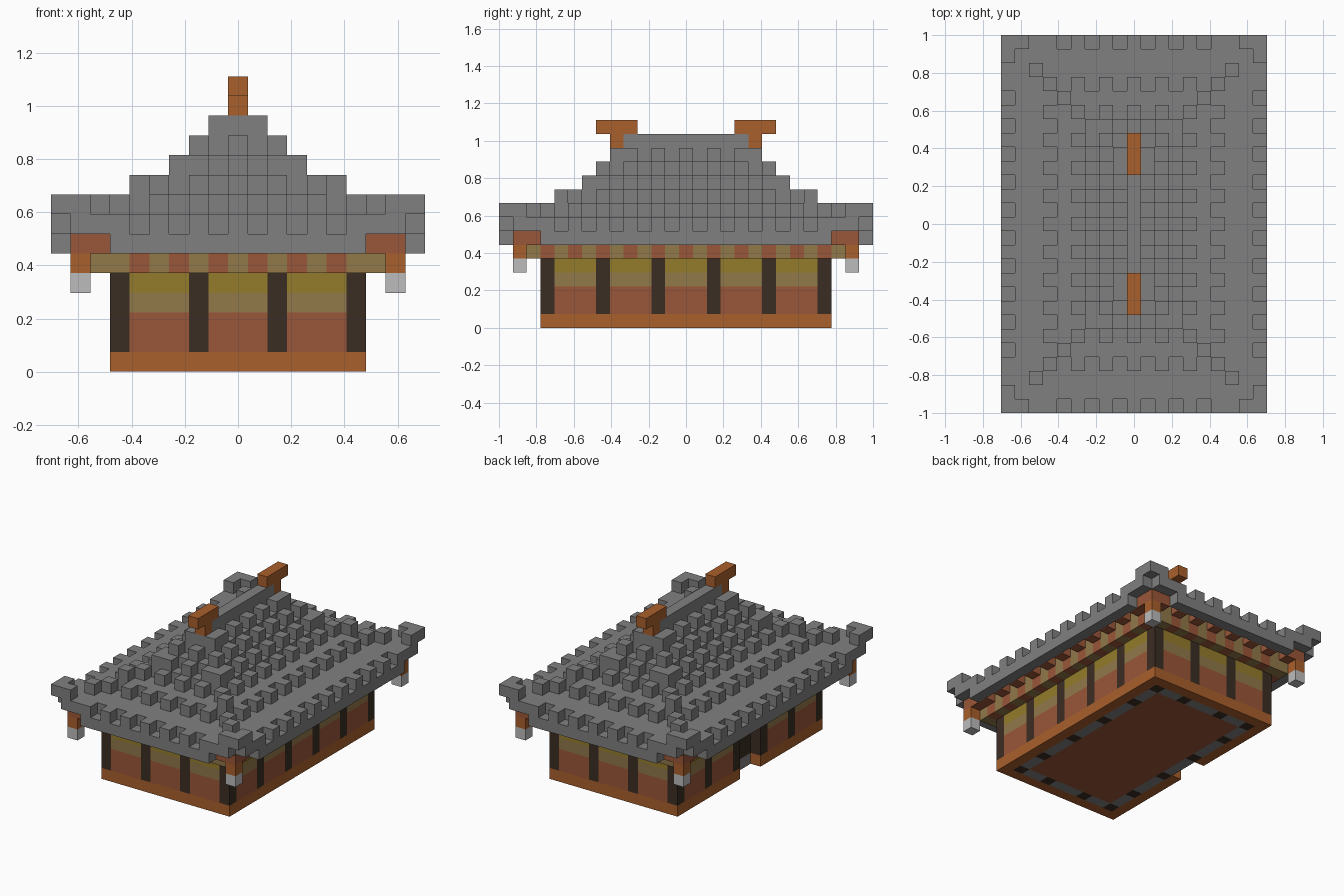
import bpy
import bmesh
from mathutils import Matrix, Vector

if "Cube" in bpy.data.objects:
    bpy.data.objects.remove(bpy.data.objects["Cube"], do_unlink=True)

U = 2 / 27  # block size


def material(name, code):
    def lin(c):
        return c / 12.92 if c <= 0.04045 else ((c + 0.055) / 1.055) ** 2.4
    rgba = [lin(int(code[n:n + 2], 16) / 255) for n in (0, 2, 4)] + [1.0]
    m = bpy.data.materials.new(name)
    m.use_nodes = True
    m.diffuse_color = rgba
    bsdf = m.node_tree.nodes["Principled BSDF"]
    bsdf.inputs["Base Color"].default_value = rgba
    bsdf.inputs["Roughness"].default_value = 0.9
    return m


tile = material("roof grey", "808080")
orange = material("orange wood", "AA602C")
red = material("red clay", "9A5638")
tan = material("tan wood", "917849")
yellow = material("mustard", "947C2B")
dark = material("dark timber", "3B2D23")
pale = material("pale lamp", "BCBCBC")


def blocks(name, mat, boxes):
    """Each box is (x cells), (y cells), (z layers), all inclusive ranges."""
    bm = bmesh.new()
    for box in boxes:
        lo = Vector((box[0][0] - 0.5, box[1][0] - 0.5, box[2][0])) * U
        hi = Vector((box[0][1] + 0.5, box[1][1] + 0.5, box[2][1] + 1)) * U
        bmesh.ops.create_cube(bm, size=1, matrix=Matrix.Translation((lo + hi) / 2)
                              @ Matrix.Diagonal((hi - lo).to_4d()))
    me = bpy.data.meshes.new(name)
    bm.to_mesh(me)
    bm.free()
    me.materials.append(mat)
    ob = bpy.data.objects.new(name, me)
    bpy.context.collection.objects.link(ob)
    return ob


def cell(i, j, k):
    return ((i, i), (j, j), (k, k))


def slab(a, k):
    """Solid layer; the plan is always four blocks longer in y."""
    return ((-a, a), (-a - 4, a + 4), (k, k))


def corners(i, j, k):
    return [cell(sx * i, sy * j, k) for sx in (-1, 1) for sy in (-1, 1)]


def ring(a):
    """Cells around the rim of a slab, as (i, j, on_front_or_back)."""
    b = a + 4
    for s in (-1, 1):
        for i in range(-a, a + 1):
            yield i, s * b, True
        for j in range(-b + 1, b):
            yield s * a, j, False


# Base with an entrance notch on the -x side
blocks("base_sill", orange, [
    ((-6, 6), (-10, -10), (0, 0)), ((-6, 6), (10, 10), (0, 0)),
    ((6, 6), (-9, 9), (0, 0)),
    ((-6, -6), (2, 9), (0, 0)), ((-6, -6), (-9, -2), (0, 0))])
blocks("floor", red, [slab(4, 0)])


def is_post(i, j, front):
    return (i if front else j) % 4 == 2


def footing_post(i, j, front):
    return abs(i) == 5 and abs(j) == 9 or is_post(i, j, front)


blocks("footing_stones", tile,
       [cell(i, j, 0) for i, j, f in ring(5) if not footing_post(i, j, f)])
blocks("footing_posts", dark,
       [cell(i, j, 0) for i, j, f in ring(5) if footing_post(i, j, f)])

# Posts and banded wall panels between them
blocks("wall_posts", dark, [((i, i), (j, j), (1, 4))
                            for i, j, f in ring(6) if is_post(i, j, f)])
bays = [((c - 1, c + 1), (s * 10, s * 10)) for c in (-4, 0, 4) for s in (-1, 1)]
bays += [((s * 6, s * 6), (c - 1, c + 1)) for c in (-8, -4, 0, 4, 8)
         for s in (-1, 1) if (c, s) != (0, -1)]
for name, mat, layers in (("lower_wall", red, (1, 2)), ("middle_wall", tan, (3, 3)),
                          ("upper_wall", yellow, (4, 4))):
    blocks(name, mat, [bay + (layers,) for bay in bays])
blocks("door", dark, [((-5, -5), (-1, 1), (1, 4))])


# Eave beams: red ends alternate with tan, in two stepped rows
def beam_end(i, j, front):
    return (i % 2 == 1 and abs(i) <= 5) if front else (j % 2 == 0 and abs(j) <= 10)


blocks("wall_plate", tan, [slab(6, 5), slab(7, 6)] +
       [cell(i, j, 5) for i, j, f in ring(7) if not beam_end(i, j, f)])
blocks("lower_beam_ends", red,
       [cell(i, j, 5) for i, j, f in ring(7) if beam_end(i, j, f)])
blocks("upper_beam_ends", red,
       [cell(i, j, 6) for i, j, f in ring(8) if beam_end(i, j, f)])

# Corner brackets with hanging lamps
blocks("corner_brackets", red, corners(8, 12, 6) + corners(8, 11, 6) + corners(7, 12, 6))
blocks("lamp_hangers", orange, corners(8, 12, 5))
blocks("lamps", pale, corners(8, 12, 4))

# Eave rim and upturned corners
rim = []
for s in (-1, 1):
    rim.append(((-6, 6), (s * 13, s * 13), (6, 6)))
    rim.append(((s * 9, s * 9), (-10, 10), (6, 6)))
blocks("eave_rim", tile, rim)
blocks("upturned_corners", tile,
       corners(9, 13, 8) + corners(8, 13, 8) + corners(9, 12, 8))


# Stepped hip roof: solid slabs with alternating tile ribs one block further out
def rib(i, j, front, a):
    if abs(i) == a and abs(j) == a + 4:
        return a != 9
    if a == 9 and (abs(i) >= 6 if front else abs(j) >= 10):
        return True
    return (i if front else j) % 2 == 0


for layer, a in ((7, 8), (8, 5), (9, 3), (10, 2), (11, 1), (12, 0)):
    blocks(f"roof_step_{layer - 6}", tile, [slab(a, layer)] +
           [cell(i, j, layer) for i, j, f in ring(a + 1) if rib(i, j, f, a + 1)])
blocks("hip_blocks", tile, corners(7, 11, 8) + corners(5, 9, 9))
blocks("ridge", tile, [slab(0, 13)])

# Ridge finials
for name, s in (("front_finial", -1), ("back_finial", 1)):
    blocks(name, orange, [cell(0, s * 5, 13),
                          ((0, 0), (s * 5 - 1, s * 5 + 1), (14, 14))])
